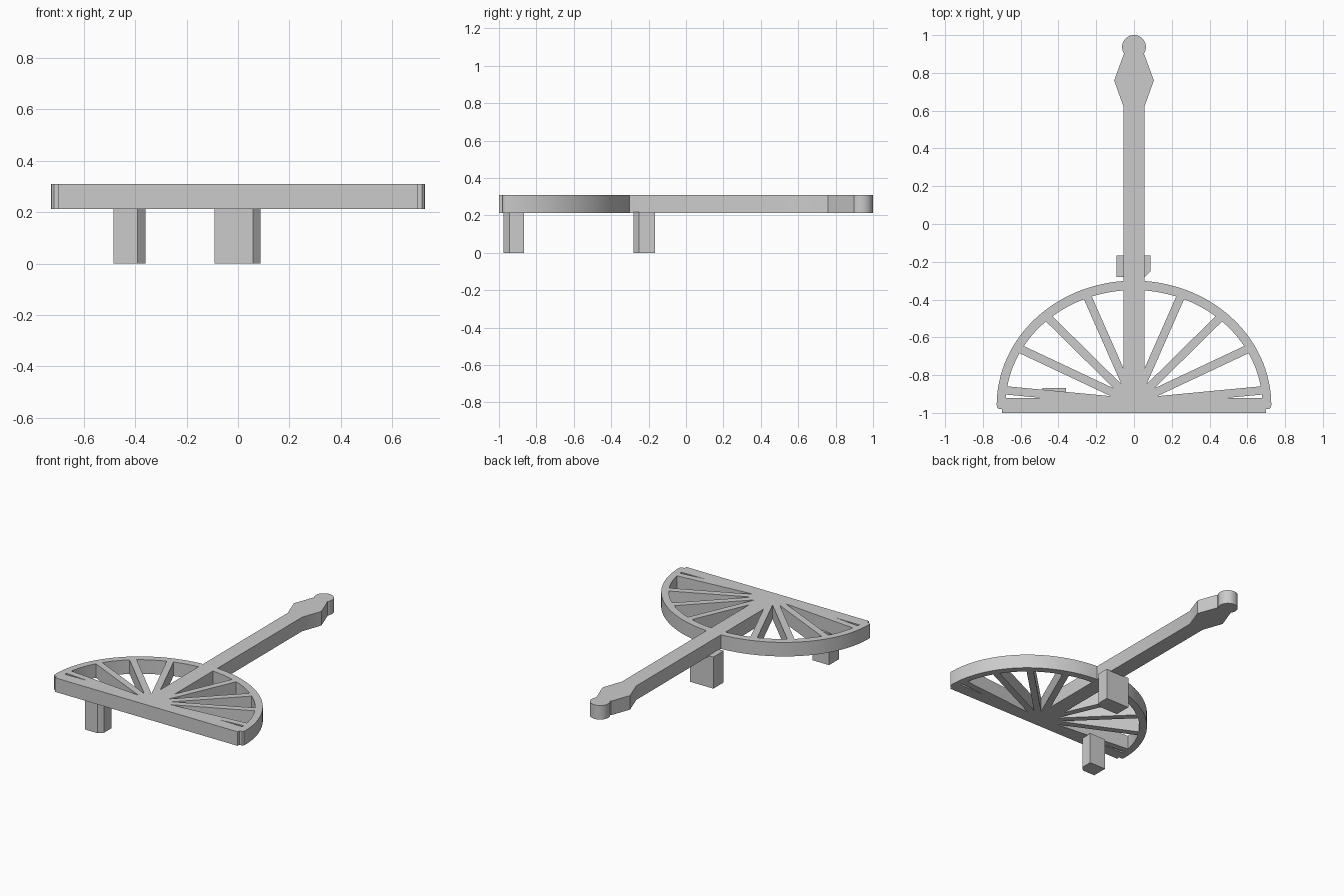
import bpy, bmesh
from math import cos, sin, pi, radians

cube = bpy.data.objects.get("Cube")
if cube:
    bpy.data.objects.remove(cube, do_unlink=True)

grey = bpy.data.materials.new("plain grey")
grey.use_nodes = True
colour = (0.6, 0.6, 0.6, 1)
grey.diffuse_color = colour
grey.node_tree.nodes["Principled BSDF"].inputs["Base Color"].default_value = colour

BOTTOM, TOP = 0.213, 0.31


def prism(name, outline, z0=BOTTOM, z1=TOP):
    """Extrude a plan outline from z0 up to z1."""
    bm = bmesh.new()
    face = bm.faces.new([bm.verts.new((x, y, z0)) for x, y in outline])
    up = bmesh.ops.extrude_face_region(bm, geom=[face])["geom"]
    bmesh.ops.translate(bm, vec=(0, 0, z1 - z0),
                        verts=[v for v in up if isinstance(v, bmesh.types.BMVert)])
    bmesh.ops.recalc_face_normals(bm, faces=bm.faces)
    mesh = bpy.data.meshes.new(name)
    bm.to_mesh(mesh)
    bm.free()
    mesh.materials.append(grey)
    obj = bpy.data.objects.new(name, mesh)
    bpy.context.collection.objects.link(obj)
    return obj


def arc(a, b, cy, start, end, steps):
    angles = [start + (end - start) * i / steps for i in range(steps + 1)]
    return [(a * cos(t), cy + b * sin(t)) for t in angles]


def mirrored(right):
    """Close an outline by reflecting its right half."""
    return right + [(-x, y) for x, y in reversed(right)]


# Arched rim with small rounded feet at its ends
rim = prism("fan_frame",
            [(0.715, -0.98), (0.725, -0.97)] + arc(0.727, 0.66, -0.96, 0, pi, 64)
            + [(-0.725, -0.97), (-0.715, -0.98), (-0.66, -0.98)]
            + arc(0.68, 0.61, -0.96, pi, 0, 64) + [(0.66, -0.98)])

# Straight base bar, and the long shaft with its diamond head
parts = [
    prism("base_bar", mirrored([(0.698, -1.0), (0.698, -0.92)])),
    prism("shaft", mirrored([(0.055, -0.99), (0.055, 0.62), (0.105, 0.76), (0.055, 0.897)])),
    prism("round_tip", arc(0.063, 0.063, 0.937, 0, 2 * pi, 40)[:-1]),
]

# Spokes fanning out from the hub to the rim
HUB_Y, HALF = -0.945, 0.022
for angle, length in ((5.4, 0.69), (25.2, 0.69), (44.6, 0.655), (66.2, 0.63)):
    for side, label in ((1, "left"), (-1, "right")):
        c, s = cos(radians(angle)), sin(radians(angle))
        corners = ((0, -HALF), (length, -HALF), (length, HALF), (0, HALF))
        parts.append(prism(f"{label}_spoke",
                           [(side * (r * c - w * s), HUB_Y + r * s + w * c) for r, w in corners]))

# Weld the frame, shaft and spokes into one flat plate
for part in parts:
    union = rim.modifiers.new("weld", 'BOOLEAN')
    union.operation, union.solver, union.object = 'UNION', 'EXACT', part
bpy.context.view_layer.update()
welded = bpy.data.meshes.new_from_object(rim.evaluated_get(bpy.context.evaluated_depsgraph_get()))
rim.modifiers.clear()
rim.data = welded
for part in parts:
    bpy.data.objects.remove(part, do_unlink=True)
bpy.ops.object.select_all(action='DESELECT')
rim.select_set(True)
bpy.context.view_layer.objects.active = rim
bpy.ops.object.shade_smooth_by_angle(angle=radians(20))


# Square pegs underneath, each with one chamfered corner
def peg(name, x0, x1, y0, y1, cut=0.03):
    prism(name, [(x0, y0), (x1 - cut, y0), (x1, y0 + cut), (x1, y1), (x0, y1)], 0, BOTTOM + 0.005)


peg("front_peg", -0.485, -0.36, -0.975, -0.867)
peg("shaft_peg", -0.092, 0.088, -0.28, -0.167)
